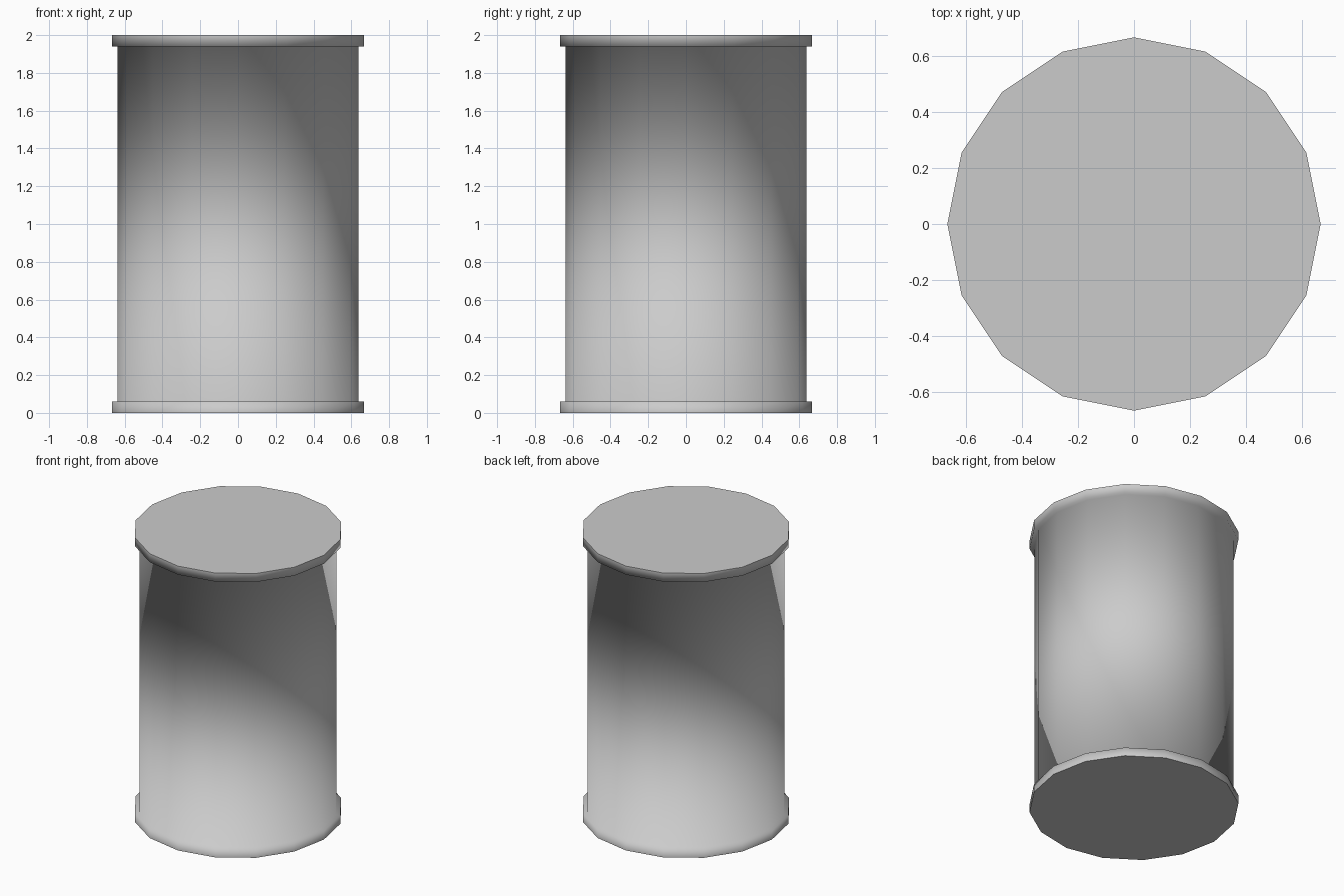
import bpy, bmesh
from math import cos, sin, tau

if "Cube" in bpy.data.objects:
    bpy.data.objects.remove(bpy.data.objects["Cube"])

SIDES = 16
# (radius, height) outline: bottom rim, straight wall, top rim
PROFILE = [(0.668, 0.0), (0.668, 0.06), (0.638, 0.06),
           (0.638, 1.94), (0.668, 1.94), (0.668, 2.0)]

bm = bmesh.new()
rings = [[bm.verts.new((r * cos(tau * i / SIDES), r * sin(tau * i / SIDES), z))
          for i in range(SIDES)] for r, z in PROFILE]

# Soft-shaded wall and rims, one continuous surface
for lower, upper in zip(rings, rings[1:]):
    for i in range(SIDES):
        j = (i + 1) % SIDES
        bm.faces.new((lower[i], lower[j], upper[j], upper[i])).smooth = True

# Flat end caps
bm.faces.new(rings[0][::-1]).smooth = False
bm.faces.new(rings[-1]).smooth = False

mesh = bpy.data.meshes.new("drum")
bm.to_mesh(mesh)
bm.free()
drum = bpy.data.objects.new("drum", mesh)
bpy.context.collection.objects.link(drum)
